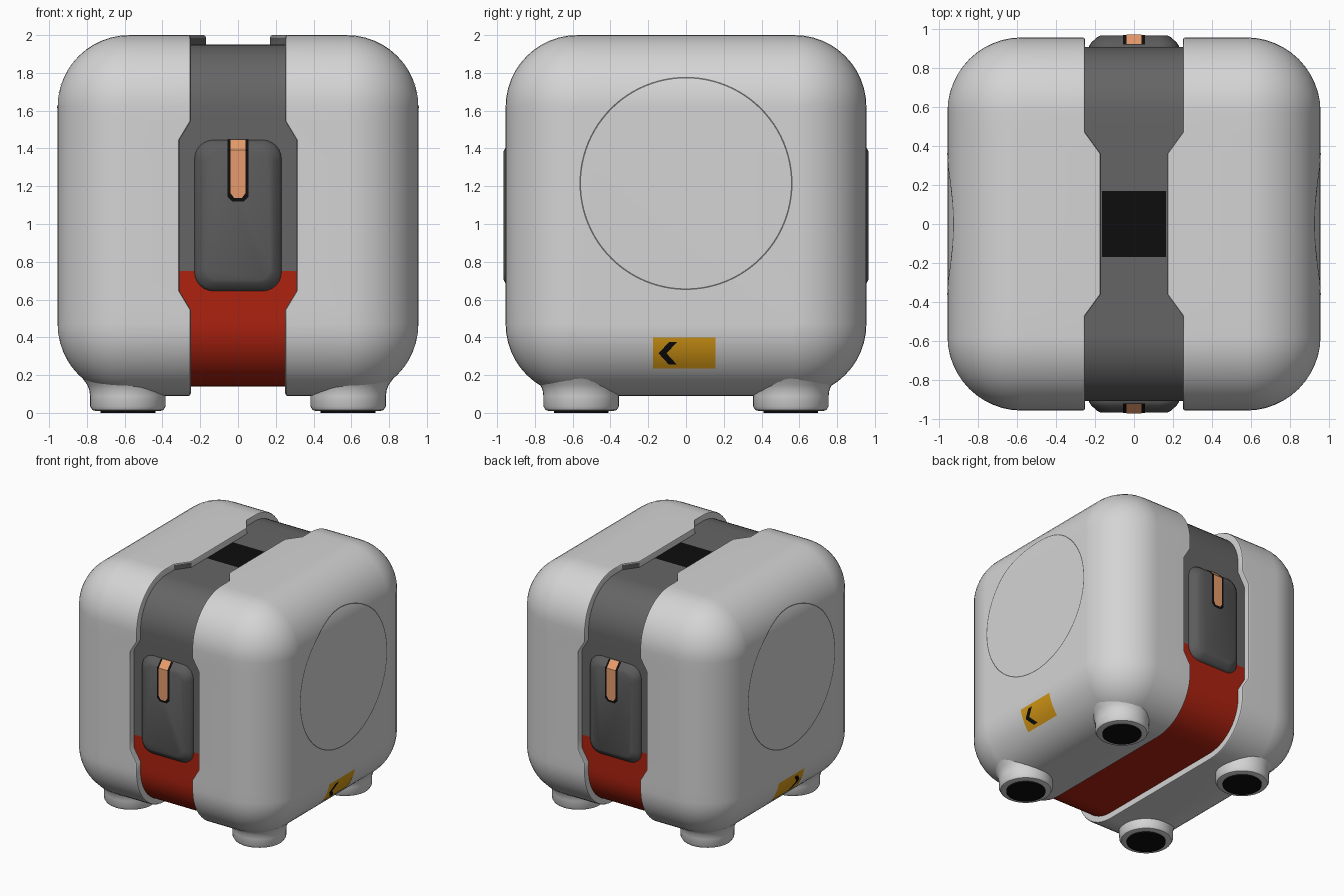
import bpy, bmesh
from math import sin, cos, pi, sqrt
from mathutils import Vector

cube = bpy.data.objects.get("Cube")
if cube:
    bpy.data.objects.remove(cube)


def material(name, *rgb):
    m = bpy.data.materials.new(name)
    m.use_nodes = True
    m.diffuse_color = (*rgb, 1)
    bsdf = next(n for n in m.node_tree.nodes if n.type == 'BSDF_PRINCIPLED')
    bsdf.inputs["Base Color"].default_value = (*rgb, 1)
    bsdf.inputs["Roughness"].default_value = 0.6
    return m


SHELL = material("light grey", 0.66, 0.66, 0.66)
BAND = material("band grey", 0.13, 0.13, 0.13)
LATCH = material("latch grey", 0.105, 0.105, 0.105)
RED = material("red", 0.42, 0.016, 0.005)
YELLOW = material("amber", 0.68, 0.32, 0.008)
TAN = material("tan orange", 0.8, 0.33, 0.15)
BLACK = material("black", 0.004, 0.004, 0.004)

MID = 1.045     # height of the body centre
FLAT = 0.575    # half length of the flat part of each side
R = 0.38        # rounding radius of the body
STEPS = 12


def build(name, rings, mats, closed=True, caps=(True, True), rule=None, out=None, angle=35):
    """Bridge successive rows of points into a surface."""
    bm = bmesh.new()
    rows = [[bm.verts.new(p) for p in ring] for ring in rings]
    n = len(rows[0])
    for a, b in zip(rows, rows[1:]):
        for i in range(n if closed else n - 1):
            j = (i + 1) % n
            bm.faces.new((a[i], a[j], b[j], b[i]))
    if closed:
        for row, cap in ((rows[0], caps[0]), (rows[-1], caps[1])):
            if cap:
                bm.faces.new(row)
    bmesh.ops.remove_doubles(bm, verts=bm.verts, dist=1e-5)
    bmesh.ops.recalc_face_normals(bm, faces=bm.faces)
    bm.normal_update()
    # Open sheets must face outward
    if out and sum(f.normal.dot(Vector(out)) for f in bm.faces) < 0:
        bmesh.ops.reverse_faces(bm, faces=bm.faces)
        bm.normal_update()
    if rule:
        for f in bm.faces:
            f.material_index = rule(f)
    mesh = bpy.data.meshes.new(name)
    bm.to_mesh(mesh)
    bm.free()
    for m in mats:
        mesh.materials.append(m)
    ob = bpy.data.objects.new(name, mesh)
    bpy.context.collection.objects.link(ob)
    bpy.ops.object.select_all(action='DESELECT')
    bpy.context.view_layer.objects.active = ob
    ob.select_set(True)
    bpy.ops.object.shade_smooth_by_angle(angle=angle * pi / 180)
    return ob


# Rounded-square section: inner point, outward normal, half width of the gap
def section():
    side = {-0.5: 0.25, -0.4: 0.31, -0.295: 0.31, 0.295: 0.31, 0.4: 0.31, 0.5: 0.25}
    top = {-0.47: 0.25, -0.36: 0.17, 0.36: 0.17, 0.47: 0.25}
    pts = []
    for k, breaks in enumerate((side, top, side, {})):
        n = Vector((round(cos(k * pi / 2)), round(sin(k * pi / 2))))
        t = Vector((-n.y, n.x))
        for s, w in breaks.items():
            pts.append((n * FLAT + t * s, n, w))
        for i in range(STEPS + 1):
            a = (k + i / STEPS) * pi / 2
            pts.append(((n + t) * FLAT, Vector((cos(a), sin(a))), 0.25))
    return pts


SECTION = section()


def ring(inset, x):
    pts = []
    for c, n, w in SECTION:
        p = c + n * (R - inset)
        pts.append((x(w), p.x, p.y + MID))
    return pts


def surface_x(z):
    return FLAT + sqrt(R * R - max(0, abs(z - MID) - FLAT) ** 2)


# Body halves, with a lipped inner rim and ball corners
def shell_colour(f):
    n = f.normal
    step = f.calc_center_median().z > 1.9 and abs(n.y) > 0.3 and abs(n.z) < 0.3
    return 1 if step else 0


for name, s in (("left_shell", 1), ("right_shell", -1)):
    rings = [ring(0.075, lambda w: s * w), ring(0.012, lambda w: s * w),
             ring(0.004, lambda w: s * (w + 0.004)), ring(0, lambda w: s * (w + 0.012))]
    for i in range(STEPS + 1):
        a = i / STEPS * pi / 2
        rings.append(ring(R * (1 - cos(a)), lambda w: s * (FLAT + R * sin(a))))
    ob = build(name, rings, [SHELL, BAND], caps=(False, True), rule=shell_colour)
    mod = ob.modifiers.new("even_shading", 'WEIGHTED_NORMAL')
    mod.keep_sharp = True

# Recessed band around the middle, red on its lower part
ob = build("centre_band", [ring(0.05, lambda w: -0.33), ring(0.05, lambda w: 0.33)],
           [BAND, RED], rule=lambda f: 1 if f.calc_center_median().z < 0.75 else 0)
ob.modifiers.new("even_shading", 'WEIGHTED_NORMAL').keep_sharp = True

# Black panel on top
build("top_panel", [[(x, y, 1.954) for x in (-0.165, 0.165)] for y in (-0.17, 0.17)],
      [BLACK], closed=False, out=(0, 0, 1))


# Latches on the front and back
def rounded_rect(hx, hz, r, y):
    pts = []
    for k, (sx, sz) in enumerate(((1, 1), (-1, 1), (-1, -1), (1, -1))):
        for i in range(7):
            a = (k + i / 6) * pi / 2
            pts.append((sx * (hx - r) + r * cos(a), y, MID + sz * (hz - r) + r * sin(a)))
    return pts


def strip(name, half, bottom, lift, s, mat):
    """Plate that runs up the latch face and over its bevelled top."""
    face, top = s * (0.965 + lift), s * (0.915 + lift)
    rows = [(half * 0.55, face, bottom), (half, face, bottom + 0.025),
            (half, face, 1.39 + lift / 2), (half, top, 1.445 + lift / 2)]
    build(name, [[(-h, y, z), (h, y, z)] for h, y, z in rows], [mat],
          closed=False, out=(0, s, 0.1))


for name, s in (("front", -1), ("back", 1)):
    levels = ((0.88, 0), (0.912, 0), (0.93, 0.012), (0.955, 0.04), (0.965, 0.058))
    build(name + "_latch",
          [rounded_rect(0.23 - d, 0.4 - d, 0.1 - d * 0.6, s * y) for y, d in levels],
          [LATCH], angle=40)
    strip(name + "_strip_border", 0.056, 1.12, 0.003, s, BLACK)
    strip(name + "_strip", 0.039, 1.138, 0.006, s, TAN)

# Side details: circular seam, amber label and black chevron
for name, s in (("left", 1), ("right", -1)):
    seam = []
    for r in (0.556, 0.564):
        row = []
        for i in range(96):
            a = i / 96 * 2 * pi
            z = 1.215 + r * sin(a)
            row.append((s * (surface_x(z) + 0.002), r * cos(a), z))
        seam.append(row)
    build(name + "_seam", seam, [BAND], caps=(False, False), out=(s, 0, 0))

    label, chevron = [], []
    for i in range(9):
        z = 0.235 + 0.165 * i / 8
        label.append([(s * (surface_x(z) + 0.003), y, z) for y in (-0.175, 0.155)])
        k = i / 4 - 1
        z = 0.315 + 0.06 * k
        y0 = -0.145 + 0.055 * abs(k)
        chevron.append([(s * (surface_x(z) + 0.006), y, z) for y in (y0, y0 + 0.042)])
    build(name + "_label", label, [YELLOW], closed=False, out=(s, 0, 0))
    build(name + "_chevron", chevron, [BLACK], closed=False, out=(s, 0, 0))


# Feet with black pads
def circle(x, y, r, z):
    return [(x + r * cos(i * pi / 20), y + r * sin(i * pi / 20), z) for i in range(40)]


FOOT = ((0.17, 0.01), (0.188, 0.015), (0.2, 0.035), (0.2, 0.09),
        (0.204, 0.12), (0.216, 0.15), (0.245, 0.19), (0.245, 0.25))
for side, x in (("left", 0.583), ("right", -0.583)):
    for end, y in (("front", -0.555), ("back", 0.555)):
        build(f"{end}_{side}_foot", [circle(x, y, r, z) for r, z in FOOT], [SHELL])
        build(f"{end}_{side}_pad", [circle(x, y, 0.145, z) for z in (0, 0.012)], [BLACK])
